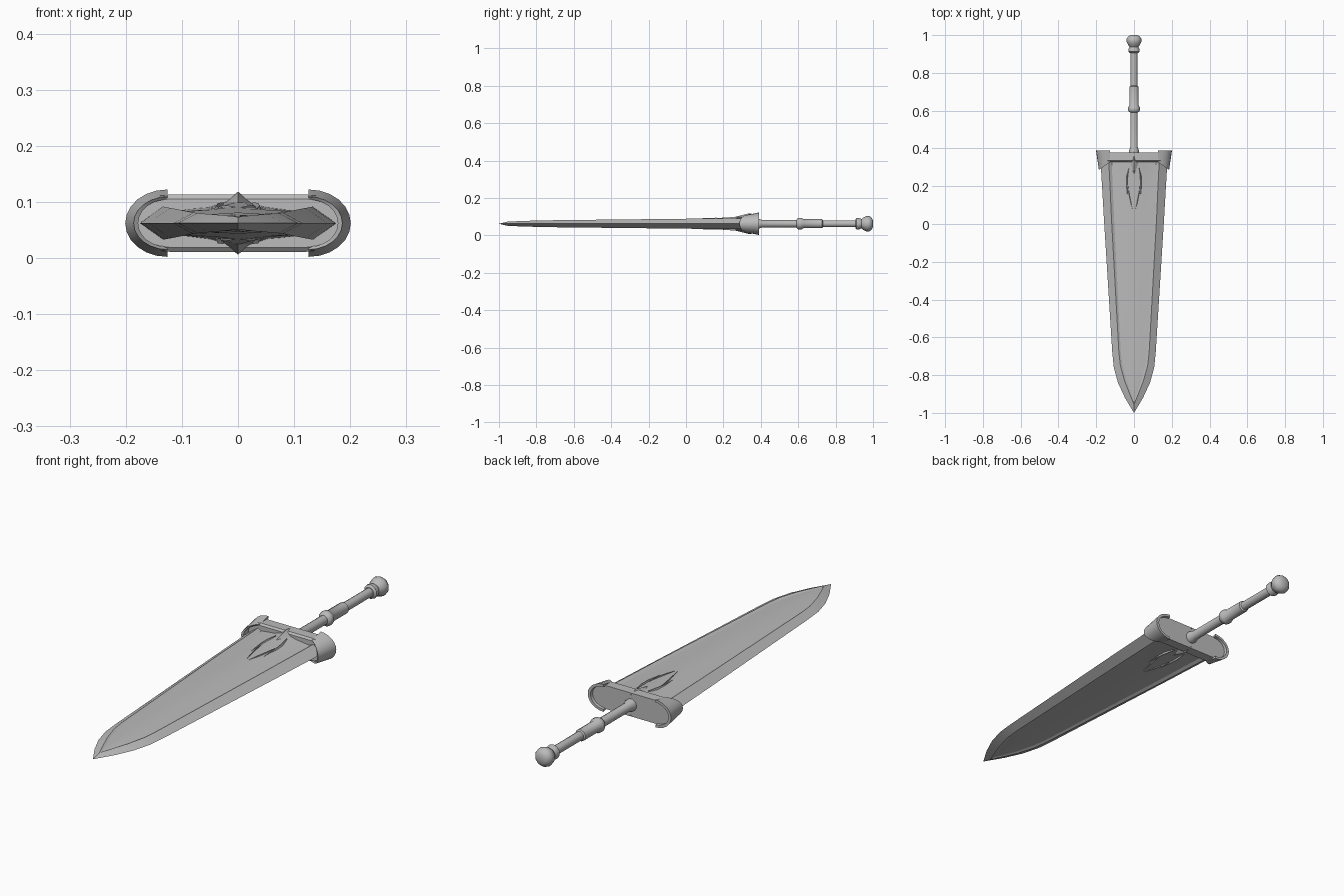
import bpy, bmesh, math

if "Cube" in bpy.data.objects:
    bpy.data.objects.remove(bpy.data.objects["Cube"])

ZC = 0.062  # height of the sword's middle plane

steel = bpy.data.materials.new("steel grey")
steel.diffuse_color = (0.5, 0.5, 0.5, 1)
steel.use_nodes = True
steel.node_tree.nodes["Principled BSDF"].inputs["Base Color"].default_value = steel.diffuse_color


def make(name, verts, faces, angle=30):
    me = bpy.data.meshes.new(name)
    me.from_pydata(verts, [], faces)
    bm = bmesh.new()
    bm.from_mesh(me)
    bmesh.ops.remove_doubles(bm, verts=bm.verts, dist=0.0002)
    bmesh.ops.recalc_face_normals(bm, faces=bm.faces)
    bm.to_mesh(me)
    bm.free()
    me.materials.append(steel)
    ob = bpy.data.objects.new(name, me)
    bpy.context.collection.objects.link(ob)
    bpy.ops.object.select_all(action='DESELECT')
    ob.select_set(True)
    bpy.context.view_layer.objects.active = ob
    bpy.ops.object.shade_smooth_by_angle(angle=math.radians(angle))
    return ob


def loft(name, rings, closed_ends=True, wrap=False, angle=30):
    n = len(rings[0])
    verts = [p for r in rings for p in r]
    faces = []
    for i in range(len(rings) if wrap else len(rings) - 1):
        a, b = i * n, (i + 1) % len(rings) * n
        faces += [(a + j, a + (j + 1) % n, b + (j + 1) % n, b + j) for j in range(n)]
    if closed_ends and not wrap:
        faces += [tuple(range(n)), tuple(range(len(verts) - n, len(verts)))]
    return make(name, verts, faces, angle)


# Blade: each row gives edge (x, y), rim (x, y, z), panel border (x, y, z),
# then the heights of the panel's middle and centre line
rows = [
    ((.176, .36), (.134, .36, .030), (.119, .36, .021), .029, .046),
    ((.174, .28), (.131, .28, .029), (.116, .28, .021), .026, .038),
    ((.168, .18), (.126, .18, .028), (.112, .18, .020), .025, .031),
    ((.160, .04), (.120, .04, .027), (.106, .04, .020), .024, .027),
    ((.115, -.68), (.080, -.68, .019), (.070, -.68, .014), .017, .019),
    ((.107, -.76), (.072, -.75, .018), (.062, -.74, .013), .015, .017),
    ((.085, -.84), (.050, -.83, .016), (.043, -.82, .012), .014, .015),
    ((.048, -.92), (.026, -.89, .014), (.022, -.88, .011), .012, .013),
    ((0, -1.0), (0, -.955, .011), (0, -.94, .009), .009, .009),
]
rings = []
for (ex, ey), (rx, ry, rz), (px, py, pz), mz, cz in rows:
    half = [(rx, ry, rz), (px, py, pz), (px * .45, py, mz), (0, py, cz)]
    top = half + [(-x, y, z) for x, y, z in half[-2::-1]]
    low = [(x, y, -z) for x, y, z in reversed(top)]
    ring = [(ex, ey, 0)] + top + [(-ex, ey, 0)] + low
    rings.append([(x, y, z + ZC) for x, y, z in ring])
loft("blade", rings, angle=20)


# Guard core: stadium-shaped plate
def stadium(cx, a, b, y, n=10):
    pts = []
    for s in (1, -1):
        for i in range(n + 1):
            t = -math.pi / 2 + math.pi * i / n
            pts.append((s * (cx + a * math.cos(t)), y, ZC + s * b * math.sin(t)))
    return pts


loft("guard_core", [stadium(.122, .058, .043, .328), stadium(.122, .064, .051, .335),
                    stadium(.122, .064, .051, .378)])

# Guard caps: flared shells whose front edge reaches forward at the outer end
for s, side in ((1, "right"), (-1, "left")):
    rings = []
    n = 12
    for i in range(n + 1):
        t = -math.pi / 2 + math.pi * i / n
        c, d = math.cos(t), math.sin(t)
        front = .328 - .042 * c
        section = [(.075, .060, .390), (.060, .047, front), (.052, .042, front + .006),
                   (.062, .049, .390)]
        rings.append([(s * (.126 + a * c), y, ZC + b * d) for a, b, y in section])
    loft(side + "_guard_cap", rings)


# Handle parts, turned about the long axis
def lathe(name, profile, sides=12, angle=35):
    rings = []
    for y, r in profile:
        ring = []
        for k in range(sides):
            t = 2 * math.pi * (k + .5) / sides
            ring.append((r * math.cos(t), y, ZC + r * math.sin(t)))
        rings.append(ring)
    loft(name, rings, angle=angle)


lathe("handle", [(.37, .027), (.392, .026), (.408, .020), (.59, .020), (.595, .028),
                 (.602, .032), (.618, .032), (.628, .025), (.728, .025), (.732, .019),
                 (.91, .019)])
lathe("pommel", [(.905, .022), (.912, .031), (.924, .031), (.938, .025), (.950, .034),
                 (.965, .041), (.980, .041), (.993, .032), (1.0, .018)], sides=10)


# Ornament on both faces: pointed spike and curved raised leaves
def leaf(name, path, m, side):
    rings = []
    for x, y, z, w in path:
        rings.append([(side * (x - w), y, ZC + m * (z - .008)),
                      (side * x, y, ZC + m * z),
                      (side * (x + w), y, ZC + m * (z - .008))])
    loft(name, rings)


for m, face in ((1, "upper"), (-1, "lower")):
    spike = [(0, .245, .032), (.026, .335, .036), (0, .385, .045), (-.026, .335, .036),
             (0, .34, .056)]
    make(face + "_spike", [(x, y, ZC + m * z) for x, y, z in spike],
         [(0, 1, 4), (1, 2, 4), (2, 3, 4), (3, 0, 4), (0, 1, 2, 3)])
    for s, side in ((1, "right"), (-1, "left")):
        leaf(f"{face}_{side}_outer_leaf",
             [(.026, .30, .037, .001), (.036, .25, .036, .004), (.038, .20, .032, .004),
              (.034, .13, .026, .0005)], m, s)
        leaf(f"{face}_{side}_inner_leaf",
             [(.032, .21, .030, .0005), (.026, .16, .032, .003), (.016, .11, .031, .003),
              (.004, .06, .027, .0005)], m, s)
